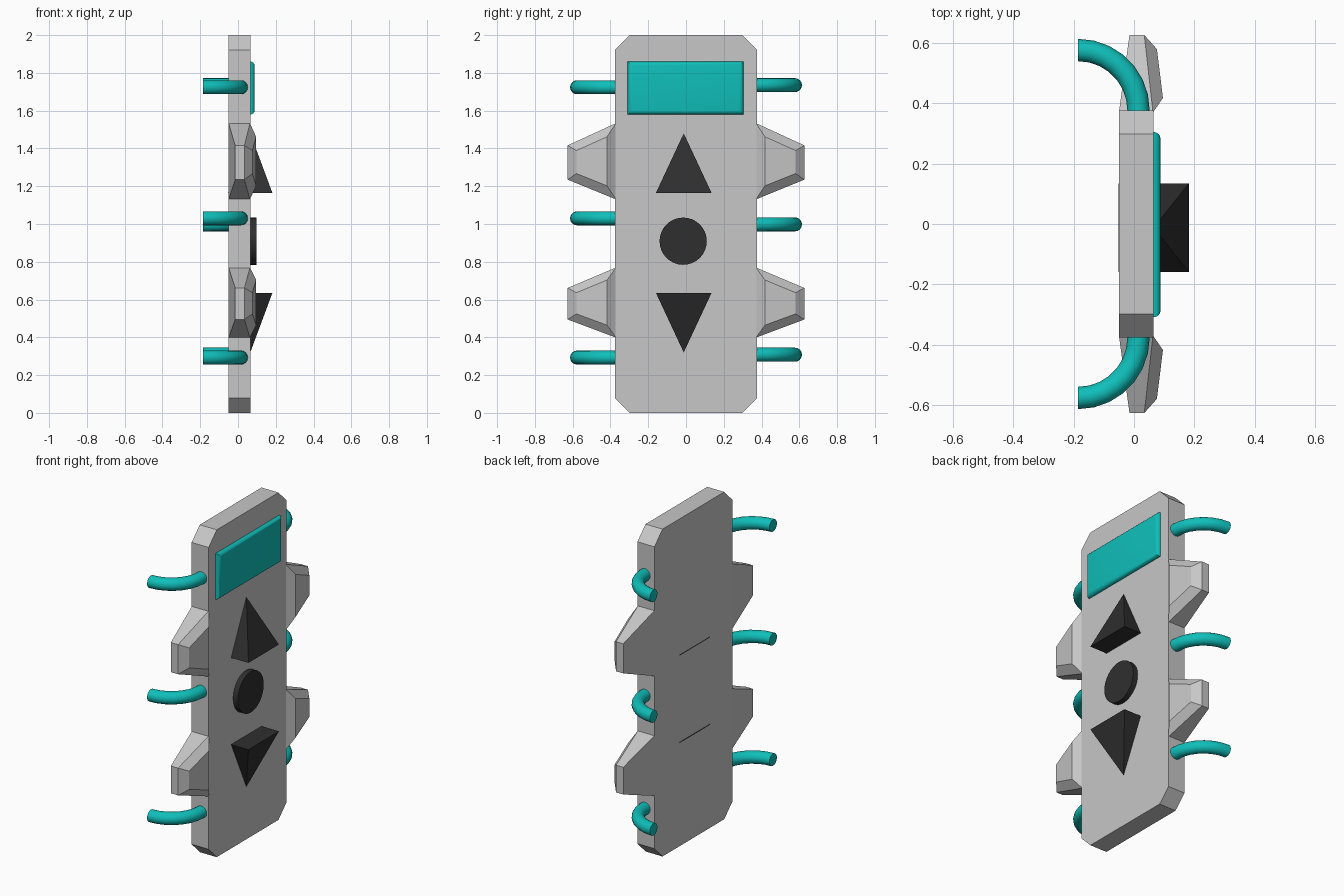
import bpy, bmesh, math
from mathutils import Vector

cube = bpy.data.objects.get("Cube")
if cube:
    bpy.data.objects.remove(cube)


def material(name, rgb):
    m = bpy.data.materials.new(name)
    m.use_nodes = True
    m.diffuse_color = (*rgb, 1)
    m.node_tree.nodes["Principled BSDF"].inputs["Base Color"].default_value = (*rgb, 1)
    return m


GRAY = material("light gray", (0.57, 0.57, 0.57))
TEAL = material("teal", (0.005, 0.52, 0.49))
BLACK = material("charcoal", (0.028, 0.028, 0.028))


def finish(bm, name, mat):
    bmesh.ops.recalc_face_normals(bm, faces=bm.faces)
    mesh = bpy.data.meshes.new(name)
    bm.to_mesh(mesh)
    bm.free()
    mesh.materials.append(mat)
    obj = bpy.data.objects.new(name, mesh)
    bpy.context.collection.objects.link(obj)
    return obj


def smooth(obj, angle=35):
    bpy.ops.object.select_all(action="DESELECT")
    obj.select_set(True)
    bpy.context.view_layer.objects.active = obj
    bpy.ops.object.shade_smooth_by_angle(angle=math.radians(angle))


def box(x0, x1, y0, y1, z0, z1):
    bm = bmesh.new()
    bmesh.ops.create_cube(bm, size=1)
    for v in bm.verts:
        v.co = Vector((x1 if v.co.x > 0 else x0,
                       y1 if v.co.y > 0 else y0,
                       z1 if v.co.z > 0 else z0))
    return bm


def loft(bm, rings):
    """Join four-sided rings into a closed solid."""
    loops = [[bm.verts.new(p) for p in ring] for ring in rings]
    bm.faces.new(loops[0])
    bm.faces.new(loops[-1])
    for a, b in zip(loops, loops[1:]):
        for i in range(len(a)):
            j = (i + 1) % len(a)
            bm.faces.new((a[i], a[j], b[j], b[i]))


# Slab with cut corners
bm = box(-0.05, 0.065, -0.376, 0.376, 0, 2)
corners = [e for e in bm.edges if abs(e.verts[0].co.x - e.verts[1].co.x) > 0.01]
bmesh.ops.bevel(bm, geom=corners, offset=0.078, segments=1, affect="EDGES")
finish(bm, "body", GRAY)

# Screen with a rounded rim
bm = box(0, 0.088, -0.309, 0.305, 1.58, 1.86)
rim = [e for e in bm.edges if all(v.co.x > 0.05 for v in e.verts)]
bmesh.ops.bevel(bm, geom=rim, offset=0.022, segments=4, profile=0.5, affect="EDGES")
smooth(finish(bm, "screen", TEAL))

# Arrow buttons: square pyramids sunk halfway into the slab
for name, base, tip in (("up_button", 1.165, 1.48), ("down_button", 0.635, 0.32)):
    bm = bmesh.new()
    ring = [bm.verts.new((0.065 + sx * 0.117, -0.012 + sy * 0.147, base))
            for sx, sy in ((-1, -1), (1, -1), (1, 1), (-1, 1))]
    apex = bm.verts.new((0.065, -0.012, tip))
    bm.faces.new(ring)
    for i in range(4):
        bm.faces.new((ring[i], ring[(i + 1) % 4], apex))
    finish(bm, name, BLACK)

# Round button
bpy.ops.mesh.primitive_cylinder_add(vertices=32, radius=0.125, depth=0.1,
                                    location=(0.047, -0.015, 0.909),
                                    rotation=(0, math.pi / 2, 0))
button = bpy.context.object
button.name = "round_button"
button.data.materials.append(BLACK)
smooth(button)

# Side fins: tapered blocks with a raised front panel
for level, zc, stretch in (("upper", 1.332, 1.0), ("lower", 0.584, 0.92)):
    for side, s in (("front", -1), ("back", 1)):
        def pt(x, y, z):
            return (x, s * y, zc + stretch * z)

        def panel(xr, xt, yr, yt, root, tip):
            return [pt(xr, yr, root[0]), pt(xr, yr, root[1]),
                    pt(xt, yt, tip[1]), pt(xt, yt, tip[0])]

        bm = bmesh.new()
        root, tip = (-0.202, 0.202), (-0.097, 0.084)
        loft(bm, [panel(-0.05, -0.015, 0.37, 0.627, root, tip),
                  panel(0.063, 0.034, 0.37, 0.627, root, tip),
                  panel(0.096, 0.076, 0.418, 0.58, (-0.13, 0.13), (-0.065, 0.057))])
        finish(bm, f"{level}_{side}_fin", GRAY)

# Curved tubes: quarter arcs bending towards the rear of the slab
tubes = {"front": (-1, (1.724, 1.03, 0.293)), "back": (1, (1.735, 0.998, 0.308))}
for side, (s, heights) in tubes.items():
    for level, z in zip(("upper", "middle", "lower"), heights):
        bm = bmesh.new()
        rings = []
        for k in range(8):
            a = math.radians(90) * k / 7
            out = Vector((math.cos(a), s * math.sin(a), 0))
            centre = Vector((-0.185, s * 0.377, z)) + 0.2 * out
            rings.append([centre + 0.037 * (math.cos(t) * out + math.sin(t) * Vector((0, 0, 1)))
                          for t in (math.tau * i / 16 for i in range(16))])
        # Run the first ring a little way into the slab
        rings.insert(0, [p - Vector((0, s * 0.03, 0)) for p in rings[0]])
        loft(bm, rings)
        smooth(finish(bm, f"{level}_{side}_tube", TEAL))
